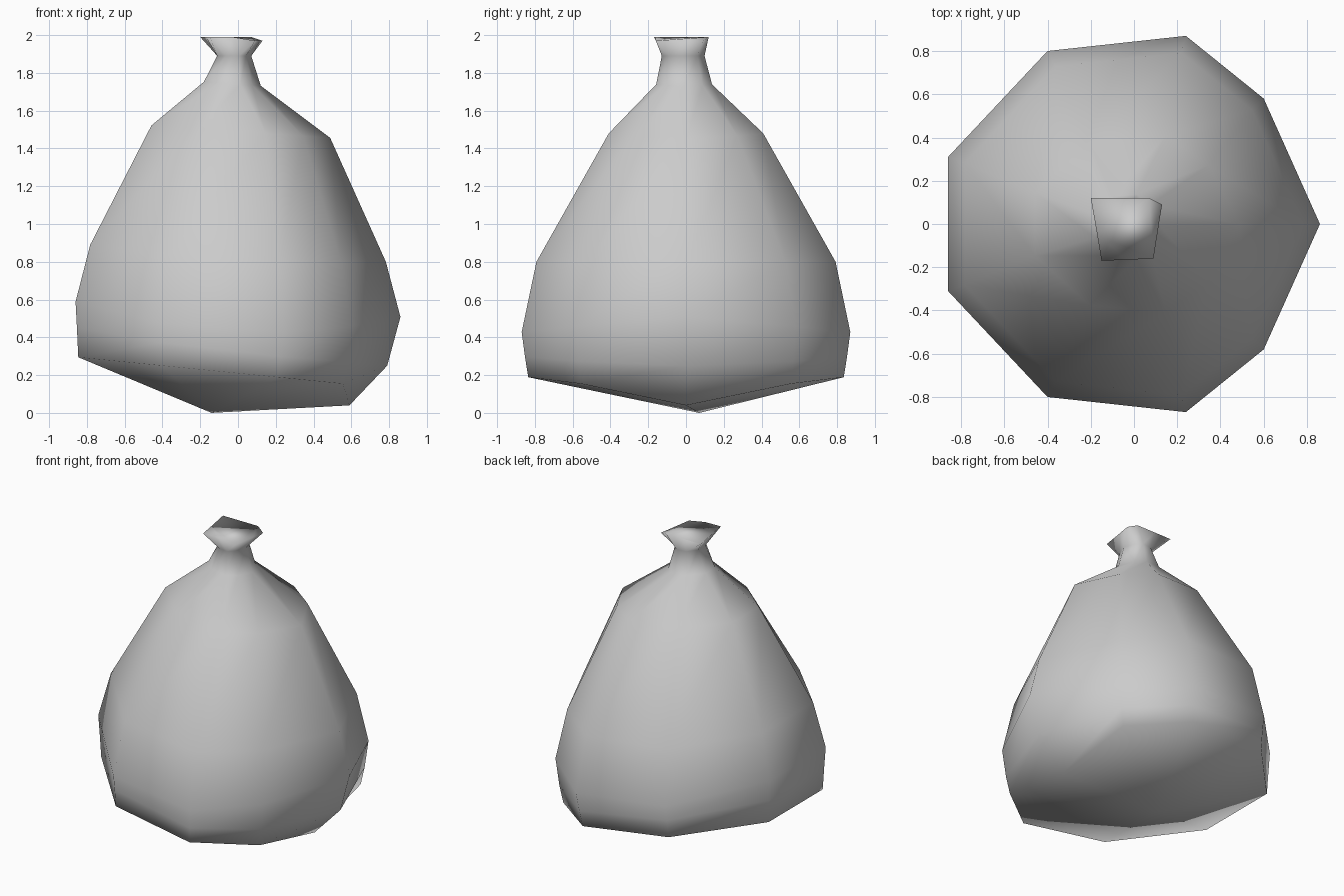
import bpy
import bmesh

# Remove the default cube only
default_cube = bpy.data.objects.get("Cube")
if default_cube:
    bpy.data.objects.remove(default_cube, do_unlink=True)


def make_material(name, colour):
    material = bpy.data.materials.new(name)
    material.use_nodes = True
    material.diffuse_color = colour
    material.node_tree.nodes["Principled BSDF"].inputs["Base Color"].default_value = colour
    return material


# Nine-sided outline of the sack at its widest, mirrored across the middle
half_outline = [(.86, 0), (.6, .58), (.24, .87), (-.4, .8), (-.86, .31)]
outline = half_outline + [(x, -y) for x, y in reversed(half_outline[1:])]


def add_ring(bm, scale_x, scale_y, shift_x, shift_y, height, tilt=0, bow=0, tip=None):
    """Scaled copy of the outline, tilted and bowed along x; tip moves the first corner."""
    ring = []
    for index, (ox, oy) in enumerate(outline):
        x, y = ox * scale_x + shift_x, oy * scale_y + shift_y
        position = (x, y, height + tilt * x + bow * x * x)
        if tip and index == 0:
            position = tip
        ring.append(bm.verts.new(position))
    return ring


def bridge(bm, lower, upper):
    count = len(lower)
    for i in range(count):
        j = (i + 1) % count
        bm.faces.new((lower[i], lower[j], upper[j], upper[i]))


bm = bmesh.new()

# Belly, shoulder and tied neck, from the bottom upwards
rings = [
    add_ring(bm, .96, .96, -.02, 0, .22, tilt=-.1, tip=(.59, 0, .05)),
    add_ring(bm, .98, .98, -.01, 0, .33, tilt=-.11, bow=.05, tip=(.79, 0, .26)),
    add_ring(bm, 1, 1, 0, 0, .44, tilt=-.047, bow=.16),
    add_ring(bm, .91, .91, 0, 0, .82, tilt=-.057, bow=.057),
    add_ring(bm, .55, .47, .015, 0, 1.5, tilt=-.07),
    add_ring(bm, .175, .17, -.03, -.01, 1.75, tilt=-.07),
    add_ring(bm, .105, .13, -.02, -.015, 1.9),
]

# Flared, roughly four-cornered rim above the knot
rim_outline = [(.115, 0), (.13, .09), (.07, .12), (-.07, .12), (-.2, .12),
               (-.17, -.05), (-.15, -.17), (-.03, -.165), (.09, -.16)]
rings.append([bm.verts.new((x, y, 1.98 if x > .08 else 2)) for x, y in rim_outline])

for lower, upper in zip(rings, rings[1:]):
    bridge(bm, lower, upper)

# Closed top and sagging base
bm.faces.new(rings[-1])
base_point = bm.verts.new((-.14, .07, .01))
base_ring = rings[0]
for i, corner in enumerate(base_ring):
    bm.faces.new((base_point, base_ring[(i + 1) % len(base_ring)], corner))

bmesh.ops.translate(bm, verts=bm.verts, vec=(0, 0, -min(v.co.z for v in bm.verts)))
bmesh.ops.recalc_face_normals(bm, faces=bm.faces)
for face in bm.faces:
    face.smooth = True

mesh = bpy.data.meshes.new("tied_sack")
bm.to_mesh(mesh)
bm.free()
mesh.materials.append(make_material("light grey cloth", (.6, .6, .6, 1)))
sack = bpy.data.objects.new("tied_sack", mesh)
bpy.context.collection.objects.link(sack)
